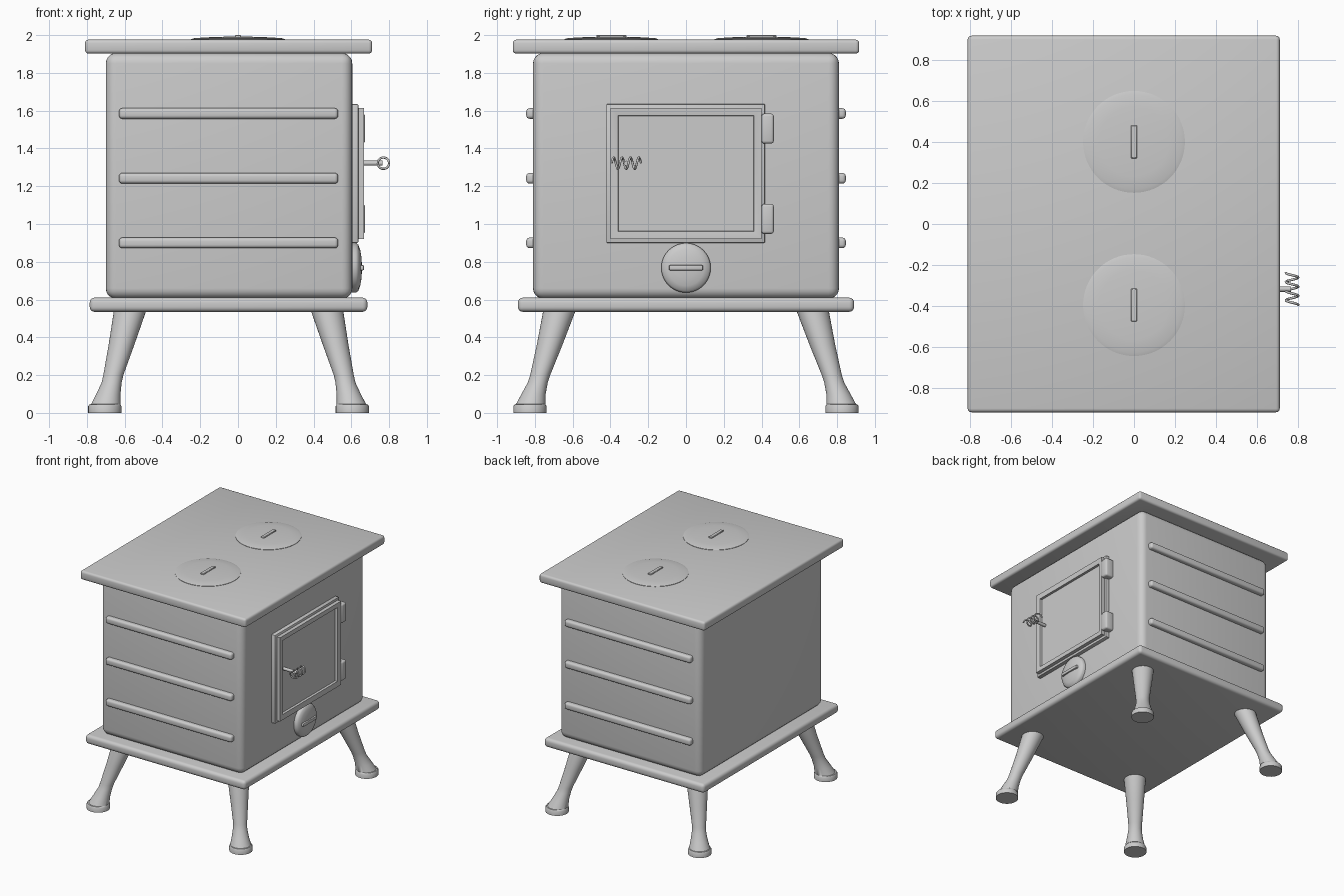
import bpy, bmesh, math
from mathutils import Vector

if "Cube" in bpy.data.objects:
    bpy.data.objects.remove(bpy.data.objects["Cube"])


def finish(name, bm, angle=40):
    bmesh.ops.recalc_face_normals(bm, faces=bm.faces)
    me = bpy.data.meshes.new(name)
    bm.to_mesh(me)
    bm.free()
    ob = bpy.data.objects.new(name, me)
    bpy.context.collection.objects.link(ob)
    bpy.ops.object.select_all(action='DESELECT')
    ob.select_set(True)
    bpy.context.view_layer.objects.active = ob
    bpy.ops.object.shade_smooth_by_angle(angle=math.radians(angle))
    return ob


def box_bm(x, y, z, bevel=0, seg=3):
    bm = bmesh.new()
    bmesh.ops.create_cube(bm, size=1)
    for v in bm.verts:
        v.co = [(a + b) / 2 + c * (b - a) for (a, b), c in zip((x, y, z), v.co)]
    if bevel:
        bmesh.ops.bevel(bm, geom=bm.edges[:], offset=bevel, segments=seg,
                        profile=0.5, affect='EDGES')
    return bm


def box(name, x, y, z, bevel=0, seg=3):
    return finish(name, box_bm(x, y, z, bevel, seg))


def loft(name, rings, axis='z', n=32):
    """Skin circles given as (centre, radius), lying across the axis."""
    bm = bmesh.new()
    loops = []
    for c, r in rings:
        loop = []
        for i in range(n):
            t = math.tau * i / n
            a, b = r * math.cos(t), r * math.sin(t)
            d = (a, b, 0) if axis == 'z' else (0, a, b)
            loop.append(bm.verts.new(Vector(c) + Vector(d)))
        loops.append(loop)
    for l0, l1 in zip(loops, loops[1:]):
        for i in range(n):
            j = (i + 1) % n
            bm.faces.new((l0[i], l0[j], l1[j], l1[i]))
    bm.faces.new(loops[0])
    bm.faces.new(loops[-1])
    return finish(name, bm)


# Body, top plate and base plate
box("firebox_body", (-0.70, 0.605), (-0.81, 0.81), (0.605, 1.905), 0.055, 5)
box("top_plate", (-0.81, 0.71), (-0.917, 0.917), (1.902, 1.976), 0.018)
box("base_plate", (-0.785, 0.685), (-0.89, 0.89), (0.535, 0.61), 0.026, 4)

# Ribs on front and back
for side, s in (("front", -1), ("back", 1)):
    for k, z in enumerate((0.90, 1.242, 1.585)):
        box(f"{side}_rib_{k + 1}", (-0.63, 0.53), sorted((s * 0.78, s * 0.846)),
            (z - 0.028, z + 0.028), 0.018, 4)

# Splayed legs with flared feet
for sx in (-1, 1):
    for sy in (-1, 1):
        rings = []
        for ox, oy, z, r in ((0.655, 0.826, 0.0, 0.088), (0.655, 0.826, 0.035, 0.088),
                             (0.655, 0.826, 0.045, 0.082), (0.65, 0.822, 0.046, 0.078),
                             (0.636, 0.807, 0.10, 0.064), (0.619, 0.785, 0.16, 0.053),
                             (0.610, 0.772, 0.20, 0.053), (0.567, 0.722, 0.36, 0.068),
                             (0.523, 0.672, 0.535, 0.085), (0.52, 0.668, 0.55, 0.085)):
            rings.append(((-0.05 + sx * ox, sy * oy, z), r))
        loft(f"{'back' if sy > 0 else 'front'}_{'right' if sx > 0 else 'left'}_leg", rings)

# Cooking lids with raised grips
for label, y in (("front", -0.395), ("back", 0.40)):
    loft(f"{label}_lid", [((0, y, z), r) for z, r in
                          ((1.965, 0.248), (1.979, 0.248), (1.984, 0.23), (1.988, 0.17),
                           (1.991, 0.10), (1.992, 0.03))], n=64)
    box(f"{label}_lid_grip", (-0.015, 0.015), (y - 0.08, y + 0.08), (1.98, 2.0), 0.003, 1)

# Door surround and door leaf with recessed panel
box("door_surround", (0.59, 0.637), (-0.422, 0.418), (0.90, 1.635), 0.006, 2)
bm = box_bm((0.62, 0.667), (-0.40, 0.40), (0.92, 1.615))
face = max(bm.faces, key=lambda f: f.calc_center_median().x)
bmesh.ops.inset_region(bm, faces=[face], thickness=0.012, depth=0.0)
bmesh.ops.inset_region(bm, faces=[face], thickness=0.046, depth=-0.006)
bmesh.ops.inset_region(bm, faces=[face], thickness=0.004, depth=-0.018)
finish("door_leaf", bm, 20)

# Hinges
for label, z in (("lower", 1.027), ("upper", 1.505)):
    box(f"{label}_hinge", (0.59, 0.673), (0.40, 0.465), (z - 0.079, z + 0.079), 0.014, 3)

# Air vent knob
loft("air_vent", [((x, 0, 0.768), r) for x, r in
                  ((0.60, 0.131), (0.625, 0.131), (0.637, 0.122), (0.647, 0.095),
                   (0.654, 0.055), (0.656, 0.015))], 'x', 48)
box("air_vent_grip", (0.63, 0.667), (-0.09, 0.09), (0.755, 0.782), 0.005, 2)

# Door handle: stem and coiled wire
loft("handle_stem", [((0.64, -0.317, 1.322), 0.013), ((0.765, -0.317, 1.322), 0.013)], 'x', 16)
curve = bpy.data.curves.new("handle_coil", 'CURVE')
curve.dimensions = '3D'
curve.bevel_depth = 0.006
curve.bevel_resolution = 2
curve.use_fill_caps = True
turns, count = 3.5, 85
sp = curve.splines.new('POLY')
sp.points.add(count - 1)
for i, p in enumerate(sp.points):
    t = i / (count - 1)
    a = math.tau * turns * t
    p.co = (0.77 + 0.03 * math.cos(a), -0.394 + 0.156 * t, 1.322 + 0.03 * math.sin(a), 1)
bpy.context.collection.objects.link(bpy.data.objects.new("handle_coil", curve))
